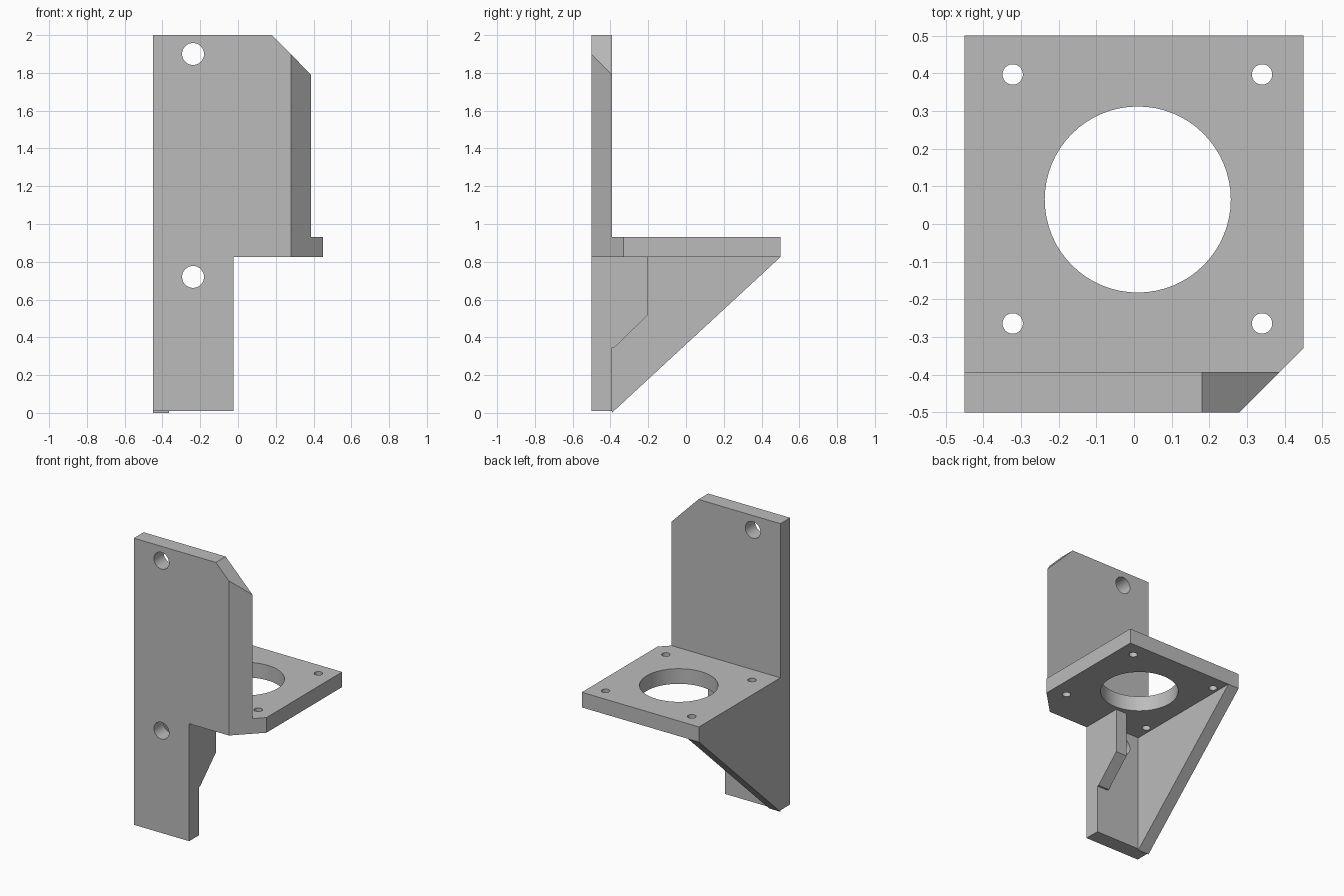
import bpy
import bmesh
from mathutils import Vector

cube = bpy.data.objects.get("Cube")
if cube:
    bpy.data.objects.remove(cube, do_unlink=True)

# Single plain grey material
grey = bpy.data.materials.new("plain grey")
grey.use_nodes = True
colour = (0.5, 0.5, 0.5, 1)
grey.diffuse_color = colour
grey.node_tree.nodes["Principled BSDF"].inputs["Base Color"].default_value = colour

LEFT, RIGHT = -0.45, 0.45        # shelf sides
FRONT, WALL, BACK = -0.5, -0.393, 0.5
UNDER, SHELF = 0.825, 0.93       # shelf underside and top
LEG = -0.025                     # inner edge of the leg
RIB = 0.085                      # rib thickness


def prism(name, profile, axis, start, end, cut=None):
    """Extrude a 2D profile along an axis; cut is an optional (point, normal) plane."""
    def place(a, b):
        co = [a, b]
        co.insert("xyz".index(axis), start)
        return co
    bm = bmesh.new()
    face = bm.faces.new([bm.verts.new(place(a, b)) for a, b in profile])
    new = bmesh.ops.extrude_face_region(bm, geom=[face])["geom"]
    shift = Vector((0, 0, 0))
    shift["xyz".index(axis)] = end - start
    bmesh.ops.translate(bm, vec=shift, verts=[v for v in new if isinstance(v, bmesh.types.BMVert)])
    if cut:
        geom = bm.verts[:] + bm.edges[:] + bm.faces[:]
        sliced = bmesh.ops.bisect_plane(bm, geom=geom, plane_co=cut[0], plane_no=cut[1], clear_outer=True)
        rim = [e for e in sliced["geom_cut"] if isinstance(e, bmesh.types.BMEdge)]
        bmesh.ops.edgeloop_fill(bm, edges=rim)
    bmesh.ops.recalc_face_normals(bm, faces=bm.faces[:])
    mesh = bpy.data.meshes.new(name)
    bm.to_mesh(mesh)
    bm.free()
    obj = bpy.data.objects.new(name, mesh)
    bpy.context.collection.objects.link(obj)
    mesh.materials.append(grey)
    return obj


def drill(obj, centre, radius, along_y=False):
    """Cut a round through hole."""
    bpy.ops.mesh.primitive_cylinder_add(vertices=64, radius=radius, depth=0.4, location=centre,
                                        rotation=(1.5707963 if along_y else 0, 0, 0))
    cutter = bpy.context.object
    cutter.name = "hole_cutter"
    cutter.hide_render = True
    cutter.data.materials.append(grey)
    mod = obj.modifiers.new("hole", "BOOLEAN")
    mod.operation = "DIFFERENCE"
    mod.solver = "EXACT"
    mod.object = cutter
    bpy.ops.object.select_all(action="DESELECT")
    bpy.context.view_layer.objects.active = obj
    obj.select_set(True)
    bpy.ops.object.modifier_apply(modifier=mod.name)
    bpy.data.objects.remove(cutter, do_unlink=True)


# Upright plate with leg, sloped top corner and bevelled vertical edge
upright = prism("upright_plate",
                [(LEFT, 0.01), (LEG, 0.01), (LEG, UNDER), (0.387, UNDER),
                 (0.387, 1.79), (0.18, 2), (LEFT, 2)],
                "y", FRONT, WALL, cut=((0.28, FRONT, 0), (1, -1, 0)))
for z in (0.72, 1.9):
    drill(upright, (-0.238, -0.45, z), 0.058, along_y=True)

# Horizontal motor shelf with a large bore and four screw holes
shelf = prism("shelf",
              [(LEFT, WALL), (0.387, WALL), (RIGHT, -0.33), (RIGHT, BACK), (LEFT, BACK)],
              "z", UNDER, SHELF)
drill(shelf, (0.01, 0.065, 0.88), 0.247)
for x in (-0.322, 0.34):
    for y in (-0.264, 0.397):
        drill(shelf, (x, y, 0.88), 0.027)

# Large triangular side gusset
prism("side_gusset", [(WALL, 0), (BACK, UNDER), (WALL, UNDER)], "x", LEFT, LEFT + RIB)

# Small rib flush with the inner edge of the leg
prism("small_rib", [(WALL, 0.345), (-0.38, 0.345), (-0.205, 0.515), (-0.205, UNDER), (WALL, UNDER)],
      "x", LEG - RIB, LEG)

# Smooth hole walls, sharp plate edges
for obj in (upright, shelf):
    bpy.ops.object.select_all(action="DESELECT")
    bpy.context.view_layer.objects.active = obj
    obj.select_set(True)
    bpy.ops.object.shade_smooth_by_angle(angle=0.5)
